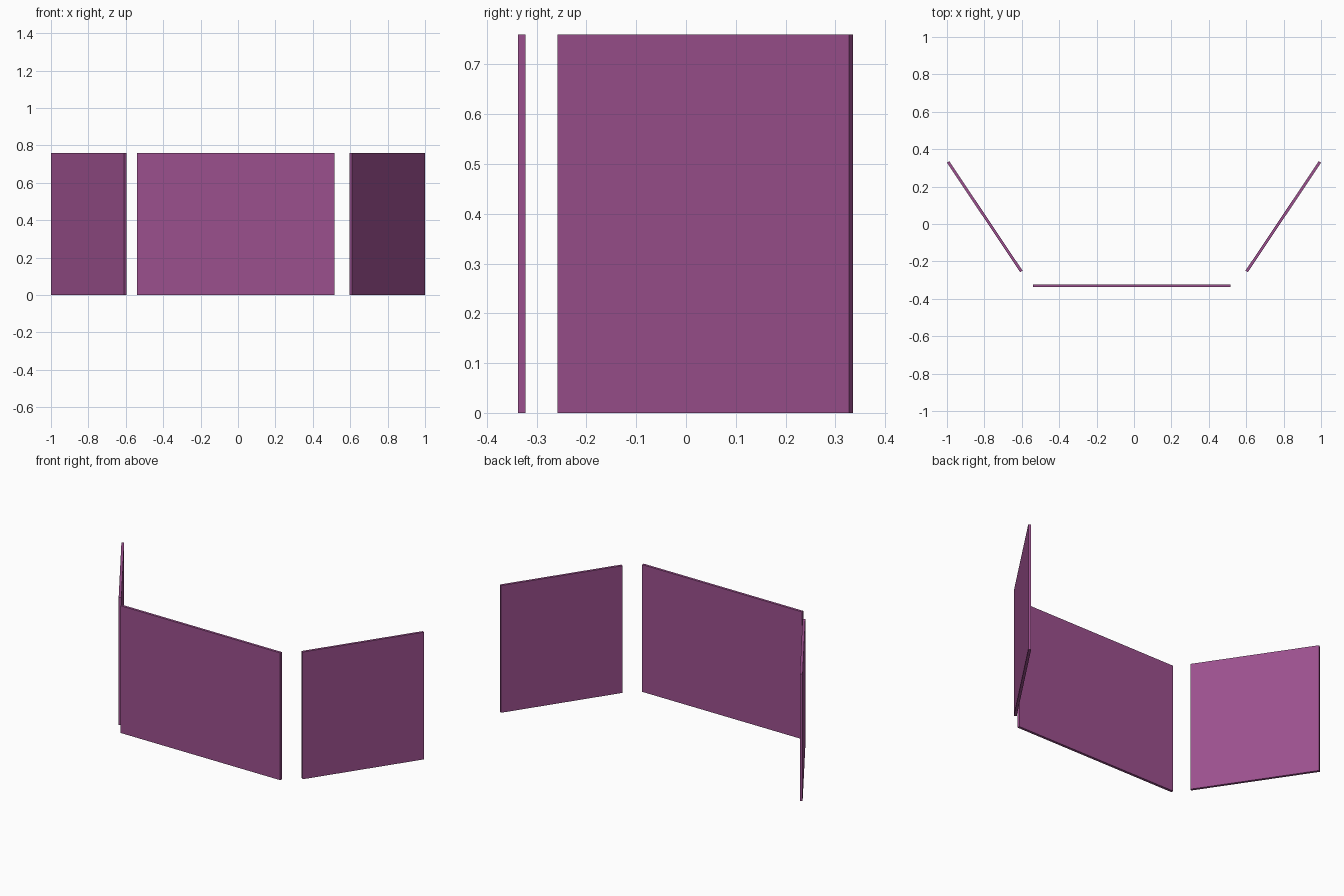
import bpy
from math import radians

cube = bpy.data.objects.get("Cube")
if cube:
    bpy.data.objects.remove(cube, do_unlink=True)

HEIGHT = 0.76
THICKNESS = 0.015

# Single plum colour for every panel
plum = bpy.data.materials.new("plum")
plum.use_nodes = True
colour = (0.33, 0.08, 0.27, 1)
plum.diffuse_color = colour
plum.node_tree.nodes["Principled BSDF"].inputs["Base Color"].default_value = colour


def panel(name, x, y, width, angle=0):
    """Upright flat panel standing on the ground, turned about z."""
    bpy.ops.mesh.primitive_cube_add(size=1, location=(x, y, HEIGHT / 2))
    obj = bpy.context.object
    obj.name = name
    obj.scale = (width, THICKNESS, HEIGHT)
    bpy.ops.object.transform_apply(location=False, rotation=False, scale=True)
    obj.rotation_euler.z = radians(angle)
    obj.data.materials.append(plum)
    return obj


# Centre panel, slightly off to the right
panel("centre_panel", -0.012, -0.33, 1.055)

# Angled wing panels on both sides
for side, sign in (("left", 1), ("right", -1)):
    panel(side + "_wing_panel", sign * 0.798, 0.039, 0.704, sign * 56.2)
